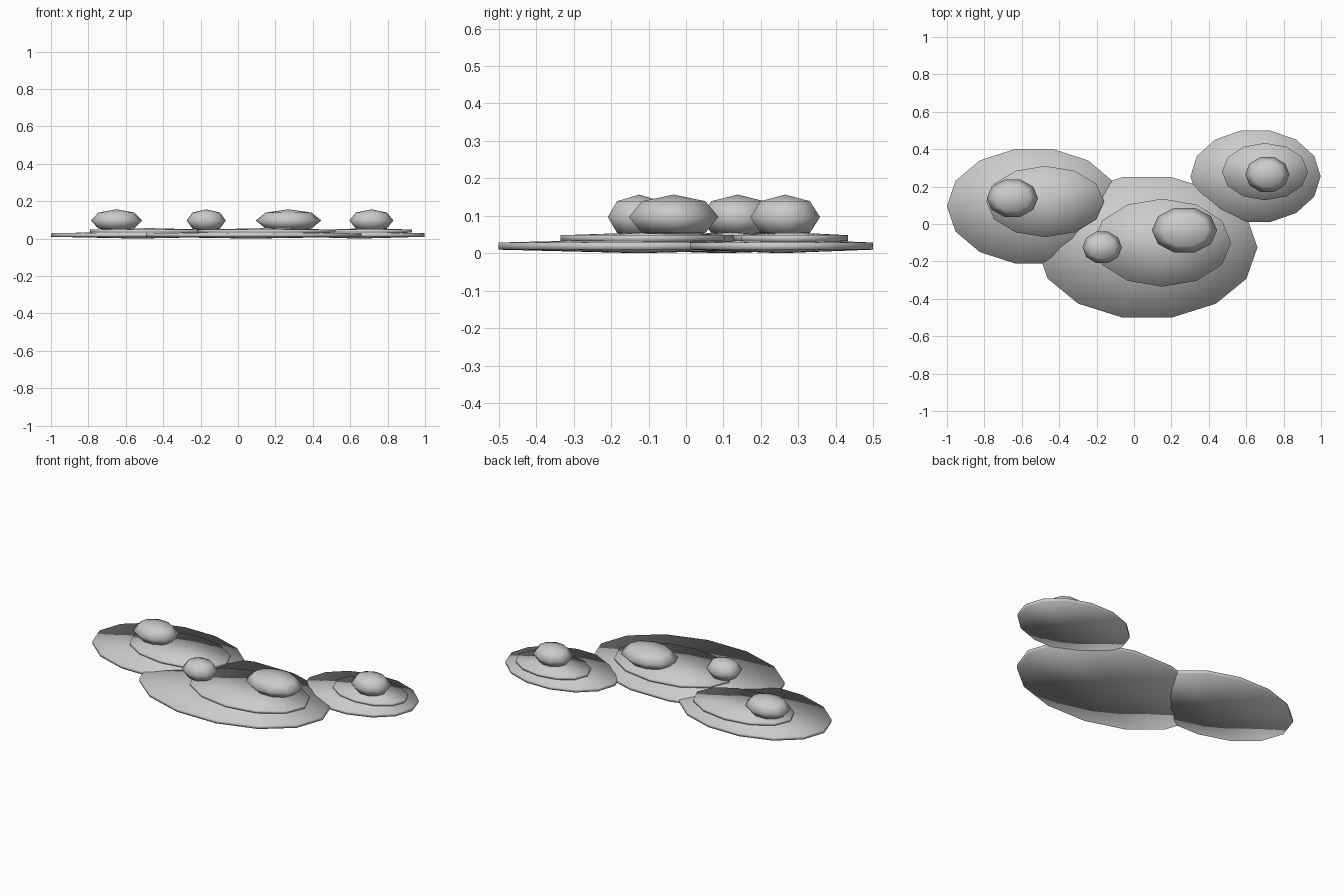
import bpy
import bmesh
from math import cos, pi
from mathutils import Matrix

cube = bpy.data.objects.get("Cube")
if cube:
    bpy.data.objects.remove(cube, do_unlink=True)

# One plain grey for everything
grey = bpy.data.materials.new("stone_grey")
grey.use_nodes = True
colour = (0.6, 0.6, 0.6, 1)
grey.diffuse_color = colour
grey.node_tree.nodes["Principled BSDF"].inputs["Base Color"].default_value = colour


def blob(name, centre, radii, sides, rings):
    """Smooth squashed sphere with a corner on the x axis."""
    bm = bmesh.new()
    bmesh.ops.create_uvsphere(bm, u_segments=sides, v_segments=rings, radius=1)
    turn = Matrix.Rotation(pi / 2, 4, "Z")
    place = Matrix.Translation(centre) @ Matrix.Diagonal((*radii, 1))
    bm.transform(place @ turn)
    bmesh.ops.recalc_face_normals(bm, faces=bm.faces)
    for face in bm.faces:
        face.smooth = True
    mesh = bpy.data.meshes.new(name)
    bm.to_mesh(mesh)
    bm.free()
    mesh.materials.append(grey)
    obj = bpy.data.objects.new(name, mesh)
    bpy.context.collection.objects.link(obj)


def disc(name, x, y, rx, ry, z, rz, sides):
    """Thin disc with a short upright rim; rx and ry are rim radii."""
    rim = cos(pi / 6)
    blob(name, (x, y, z), (rx / rim, ry / rim, rz), sides, 3)


# Wide ground patches
for side, x, y, rx, ry in (
    ("middle", 0.07, -0.125, 0.59, 0.385),
    ("right", -0.535, 0.095, 0.465, 0.313),
    ("left", 0.65, 0.255, 0.348, 0.251),
):
    disc("ground_patch_" + side, x, y, rx, ry, 0.019, 0.019, 14)

# Smaller raised patches on top
for side, x, y, rx, ry in (
    ("middle", 0.15, -0.1, 0.37, 0.235),
    ("right", -0.475, 0.12, 0.315, 0.19),
    ("left", 0.70, 0.28, 0.23, 0.153),
):
    disc("raised_patch_" + side, x, y, rx, ry, 0.04, 0.016, 12)

# Pebbles
for side, x, y, rx, ry in (
    ("middle", 0.27, -0.033, 0.175, 0.126),
    ("small", -0.17, -0.125, 0.105, 0.088),
    ("right", -0.65, 0.138, 0.137, 0.105),
    ("left", 0.713, 0.265, 0.118, 0.098),
):
    blob("pebble_" + side, (x, y, 0.0965), (rx, ry, 0.06), 10, 4)
